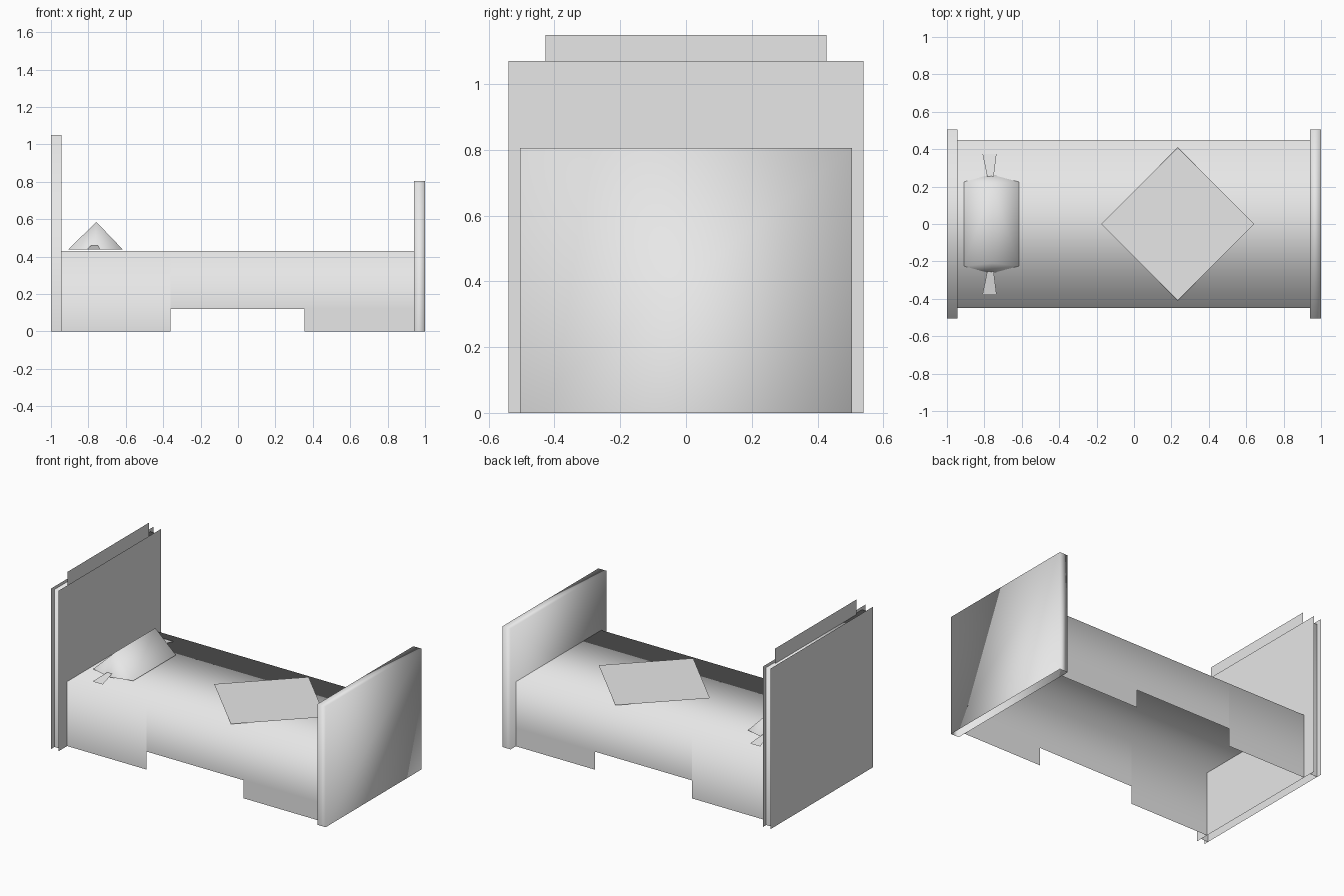
import bpy
import bmesh

cube = bpy.data.objects.get("Cube")
if cube:
    bpy.data.objects.remove(cube, do_unlink=True)

GREY = (0.8, 0.8, 0.8, 1.0)
grey = bpy.data.materials.new("light_grey")
grey.use_nodes = True
grey.diffuse_color = GREY
grey.node_tree.nodes["Principled BSDF"].inputs["Base Color"].default_value = GREY


def finish(name, bm, smooth=False, outward=True):
    """Turn a bmesh into a named, coloured object."""
    bmesh.ops.remove_doubles(bm, verts=bm.verts[:], dist=0.0001)
    if outward:
        bmesh.ops.recalc_face_normals(bm, faces=bm.faces[:])
    for f in bm.faces:
        f.smooth = smooth
    mesh = bpy.data.meshes.new(name)
    bm.to_mesh(mesh)
    bm.free()
    mesh.materials.append(grey)
    obj = bpy.data.objects.new(name, mesh)
    bpy.context.collection.objects.link(obj)
    return obj


def add_face(bm, points):
    return bm.faces.new([bm.verts.new(p) for p in points])


def add_band(bm, profile, x0, x1):
    """Sweep an open (y, z) profile along x."""
    for (ya, za), (yb, zb) in zip(profile, profile[1:]):
        add_face(bm, [(x0, ya, za), (x1, ya, za), (x1, yb, zb), (x0, yb, zb)])


def arch(half, low, high):
    return [(-half, low), (-half, high), (half, high), (half, low)]


def sheet(name, points):
    bm = bmesh.new()
    add_face(bm, points)
    return finish(name, bm, outward=False)


def upright(name, x, half, low, high, facing=1):
    h = half * facing
    return sheet(name, [(x, -h, low), (x, h, low), (x, h, high), (x, -h, high)])


HEAD, FOOT, TOP = -0.945, 0.94, 0.43

# Headboard: two thin panels, a crest and a recessed rim between them
upright("headboard_back_panel", -1, 0.54, 0, 1.07, facing=-1)
upright("headboard_front_panel", HEAD, 0.54, 0, 1.07)
upright("headboard_crest", -0.957, 0.427, 1.05, 1.15)
bm = bmesh.new()
add_band(bm, arch(0.505, 0, 1.05), -1, HEAD)
finish("headboard_rim", bm, smooth=True)

# Footboard: soft-shaded box, open underneath
bm = bmesh.new()
add_band(bm, arch(0.505, 0, 0.805), FOOT, 1)
for x in (FOOT, 1):
    add_face(bm, [(x, y, z) for y, z in arch(0.505, 0, 0.805)])
finish("footboard", bm, smooth=True)

# Mattress cover: reaches the floor at the head end
bm = bmesh.new()
add_band(bm, arch(0.45, 0, TOP), HEAD, -0.36)
add_band(bm, arch(0.45, 0.12, TOP), -0.36, FOOT)
finish("mattress_cover", bm, smooth=True)

# Parts repeated on both sides
for side, s in (("right", -1), ("left", 1)):
    y = 0.45 * s
    leg = [(0.355, y, 0), (FOOT, y, 0), (FOOT, y, 0.12), (0.355, y, 0.12)]
    sheet(side + "_foot_leg", leg[::-s])
    tail = [(-0.81, s * 0.375, 0.438), (-0.735, s * 0.375, 0.438),
            (-0.75, s * 0.255, 0.46), (-0.785, s * 0.255, 0.46)]
    sheet(side + "_pillow_tie", tail[::-s])

# Pillow: ridged tent over a six-sided base
bm = bmesh.new()
BASE, RIDGE = 0.437, 0.585
ridge = [(-0.757, s * 0.21, RIDGE) for s in (-1, 1)]
for x in (-0.91, -0.615):
    add_face(bm, [(x, -0.225, BASE), (x, 0.225, BASE), ridge[1], ridge[0]])
    for s, peak in zip((-1, 1), ridge):
        add_face(bm, [(x, s * 0.225, BASE), (-0.765, s * 0.265, BASE), peak])
finish("pillow", bm, smooth=True)

# Diamond cloth lying on the bed
R, CX, CZ = 0.41, 0.234, 0.447
sheet("diamond_cloth", [(CX - R, 0, CZ), (CX, -R, CZ), (CX + R, 0, CZ), (CX, R, CZ)])
